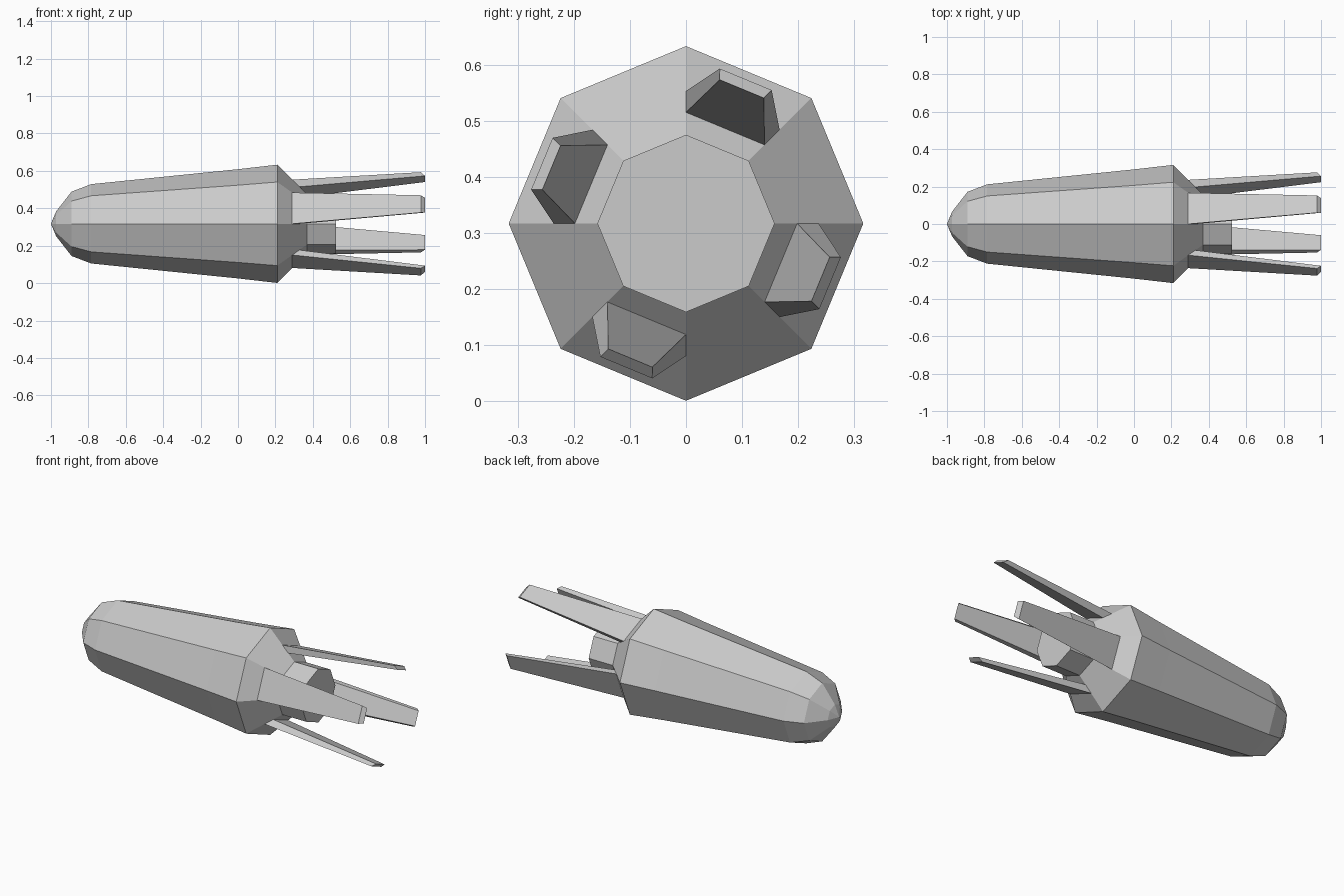
import bpy, bmesh
from math import cos, sin, radians

if "Cube" in bpy.data.objects:
    bpy.data.objects.remove(bpy.data.objects["Cube"])

AXIS_Z = 0.317   # height of the long axis
SIDES = 8


def polar(x, r, deg):
    a = radians(deg)
    return (x, r * cos(a), AXIS_Z + r * sin(a))


def finish(name, bm):
    bmesh.ops.recalc_face_normals(bm, faces=bm.faces)
    me = bpy.data.meshes.new(name)
    bm.to_mesh(me)
    bm.free()
    ob = bpy.data.objects.new(name, me)
    bpy.context.collection.objects.link(ob)
    return ob


def loft(name, rings):
    """Bridge successive rings of points and cap both ends."""
    bm = bmesh.new()
    vs = [[bm.verts.new(p) for p in ring] for ring in rings]
    for a, b in zip(vs, vs[1:]):
        n = len(a)
        for i in range(n):
            j = (i + 1) % n
            bm.faces.new((a[i], a[j], b[j], b[i]))
    bm.faces.new(vs[0])
    bm.faces.new(vs[-1])
    bmesh.ops.remove_doubles(bm, verts=bm.verts, dist=1e-5)
    return finish(name, bm)


def octagon(x, r):
    return [polar(x, r, i * 360 / SIDES) for i in range(SIDES)]


# Hull with rounded nose, tail cone and nozzle (x, radius)
profile = [(-1.0, 0.001), (-0.972, 0.067), (-0.89, 0.172), (-0.785, 0.212),
           (0.0, 0.292), (0.21, 0.316), (0.368, 0.158), (0.525, 0.158)]
loft("hull", [octagon(x, r) for x, r in profile])

# Four tail fins, each growing from every other face of the tail cone
root = [(0.29, 0.236, 90), (0.29, 0.236, 45), (0.328, 0.198, 45), (0.328, 0.198, 90)]
tip = [(0.978, 0.2825, 77.7), (0.978, 0.2825, 57.3), (1.0, 0.263, 58.2), (1.0, 0.263, 76.8)]
for k in range(4):
    r = [polar(x, rad, d + 90 * k) for x, rad, d in root]
    t = [polar(x, rad, d + 90 * k) for x, rad, d in tip]
    # sink the root slightly into the cone
    r = [tuple(a + 0.02 * (a - b) for a, b in zip(p, q)) for p, q in zip(r, t)]
    loft(f"tail_fin_{k + 1}", [r, t])
